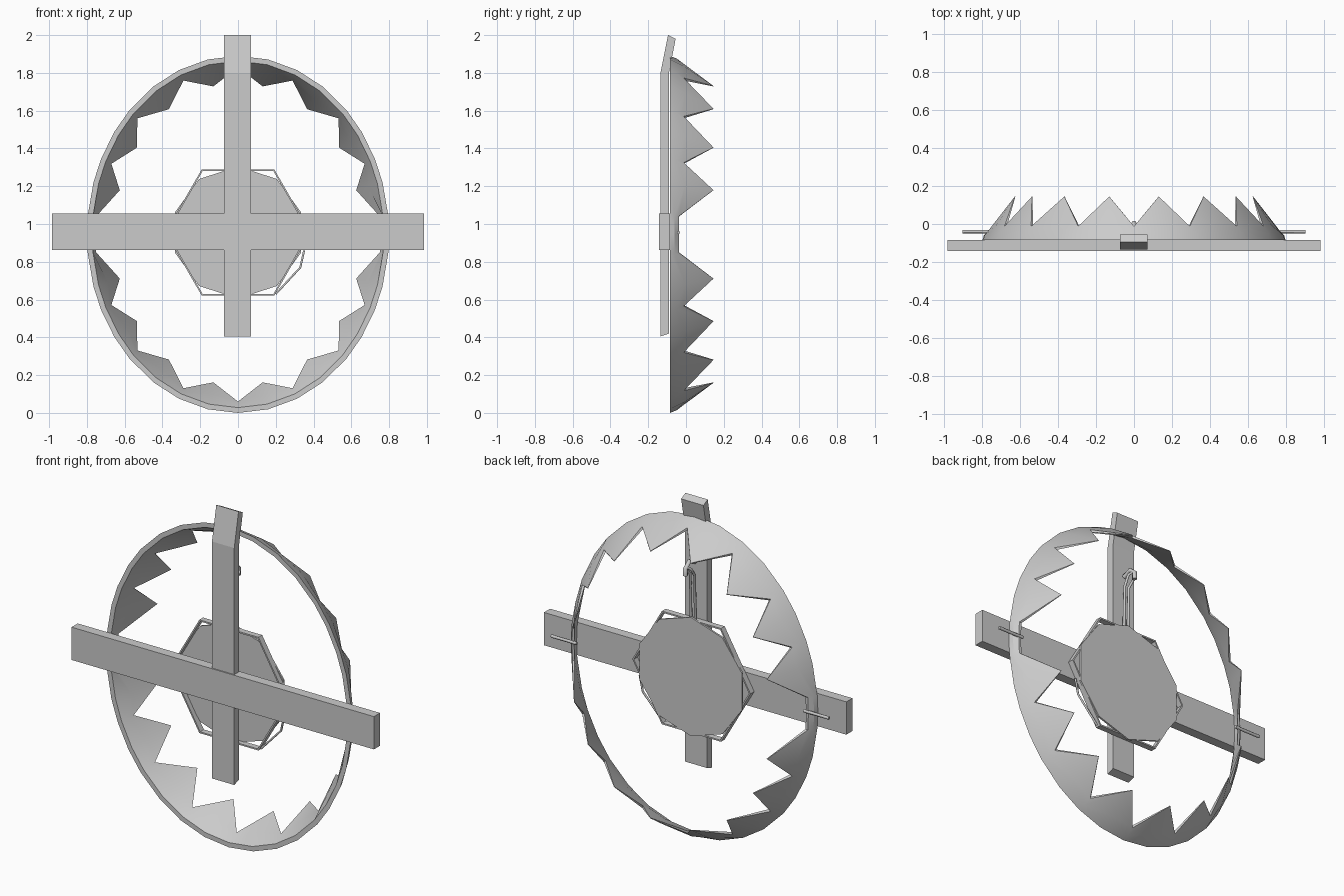
import bpy, bmesh, math
from mathutils import Vector

cube = bpy.data.objects.get("Cube")
if cube:
    bpy.data.objects.remove(cube, do_unlink=True)

# Single metal colour
steel = bpy.data.materials.new("grey_steel")
steel.use_nodes = True
GREY = (0.6, 0.6, 0.6, 1)
steel.diffuse_color = GREY
steel.node_tree.nodes["Principled BSDF"].inputs["Base Color"].default_value = GREY

CZ = 0.945  # height of the trap centre


def finish(name, bm, smooth=False):
    bmesh.ops.recalc_face_normals(bm, faces=bm.faces)
    mesh = bpy.data.meshes.new(name)
    bm.to_mesh(mesh)
    bm.free()
    mesh.materials.append(steel)
    obj = bpy.data.objects.new(name, mesh)
    bpy.context.collection.objects.link(obj)
    if smooth:
        bpy.ops.object.select_all(action='DESELECT')
        obj.select_set(True)
        bpy.context.view_layer.objects.active = obj
        bpy.ops.object.shade_smooth_by_angle(angle=math.radians(25))
    return obj


def loft(name, loops, closed=False, smooth=False):
    """Skin a row of equal cross-sections."""
    bm = bmesh.new()
    rows = [[bm.verts.new(p) for p in loop] for loop in loops]
    n = len(rows[0])
    pairs = list(zip(rows, rows[1:]))
    if closed:
        pairs.append((rows[-1], rows[0]))
    else:
        bm.faces.new(rows[0])
        bm.faces.new(rows[-1])
    for a, b in pairs:
        for i in range(n):
            j = (i + 1) % n
            bm.faces.new((a[i], a[j], b[j], b[i]))
    return finish(name, bm, smooth)


def rod(name, points, radius):
    curve = bpy.data.curves.new(name, 'CURVE')
    curve.dimensions = '3D'
    curve.bevel_depth = radius
    curve.bevel_resolution = 1
    curve.use_fill_caps = True
    spline = curve.splines.new('POLY')
    spline.points.add(len(points) - 1)
    for p, co in zip(spline.points, points):
        p.co = (*co, 1)
    curve.materials.append(steel)
    obj = bpy.data.objects.new(name, curve)
    bpy.context.collection.objects.link(obj)


def polygon(sides, radius, y, start=0):
    steps = [start + math.tau * i / sides for i in range(sides)]
    return [(radius * math.cos(a), y, CZ + 0.01 + radius * math.sin(a)) for a in steps]


# Toothed jaws: one section per valley, tooth tip and hinge
FRONT = -0.085


def jaw_point(angle, y, inward=0):
    inset = 0.62 * (y - FRONT) + inward
    return ((0.8 - inset) * math.sin(angle), y, CZ + (CZ - inset) * math.cos(angle))


def jaw_section(degrees, kind):
    a = math.radians(degrees)
    top, mid, thick = {"tip": (0.145, -0.005, 0.03),
                       "valley": (-0.012, -0.05, 0.02),
                       "hinge": (-0.038, -0.06, 0.015)}[kind]
    edge = 0.003 if kind == "tip" else 0.015
    return [jaw_point(a, FRONT), jaw_point(a, mid, -0.008), jaw_point(a, top),
            jaw_point(a, top, edge), jaw_point(a, mid, thick), jaw_point(a, FRONT, 0.028)]


quarter = [(0, "valley"), (11.5, "tip"), (23, "valley"), (34, "tip"), (46, "valley"),
           (55, "tip"), (65, "valley"), (73, "tip"), (84, "hinge"), (90, "hinge")]
half = quarter + [(180 - d, k) for d, k in reversed(quarter[:-1])]
full = half + [(360 - d, k) for d, k in reversed(half[1:-1])]
loft("toothed_jaws", [jaw_section(d, k) for d, k in full], closed=True, smooth=True)

# Cross beam
loft("cross_beam", [[(x, -0.142, 0.862), (x, -0.142, 1.055), (x, -0.085, 1.055), (x, -0.085, 0.862)]
                    for x in (-0.985, 0.985)])

# Upright bar with its top end bent back
side = [(-0.135, 0.405), (-0.135, 1.8), (-0.095, 2.0), (-0.055, 1.98), (-0.09, 1.8), (-0.09, 0.42)]
loft("upright_bar", [[(x, y, z) for y, z in side] for x in (-0.075, 0.07)])

# Trigger plate and the hexagonal rim under it
loft("trigger_plate", [polygon(10, 0.35, y, math.pi / 2) for y in (-0.056, -0.045)])
loft("trigger_rim", list(zip(*[polygon(6, r, y) for r, y in
     ((0.385, FRONT), (0.385, -0.05), (0.375, -0.05), (0.375, FRONT))])), closed=True)
rod("trigger_edge", [(0.35, -0.07, 0.86), (0.33, -0.07, 0.77), (0.2, -0.07, 0.63)], 0.006)

# Hinge pins
for label, s in (("left", 1), ("right", -1)):
    rod(label + "_hinge_pin", [(s * 0.74, -0.04, CZ + 0.01), (s * 0.905, -0.04, CZ + 0.01)], 0.009)

# Latch arm with a curled end
for s in (-1, 1):
    rod("latch_arm", [(s * 0.014, -0.07, 1.2), (s * 0.014, -0.06, 1.55),
                      (s * 0.022, -0.02, 1.6), (0, 0, 1.62)], 0.008)
rod("latch_curl", [(0, 0.005, 1.57), (0, 0.005, 1.61), (0, -0.03, 1.64), (0, -0.08, 1.62)], 0.014)
